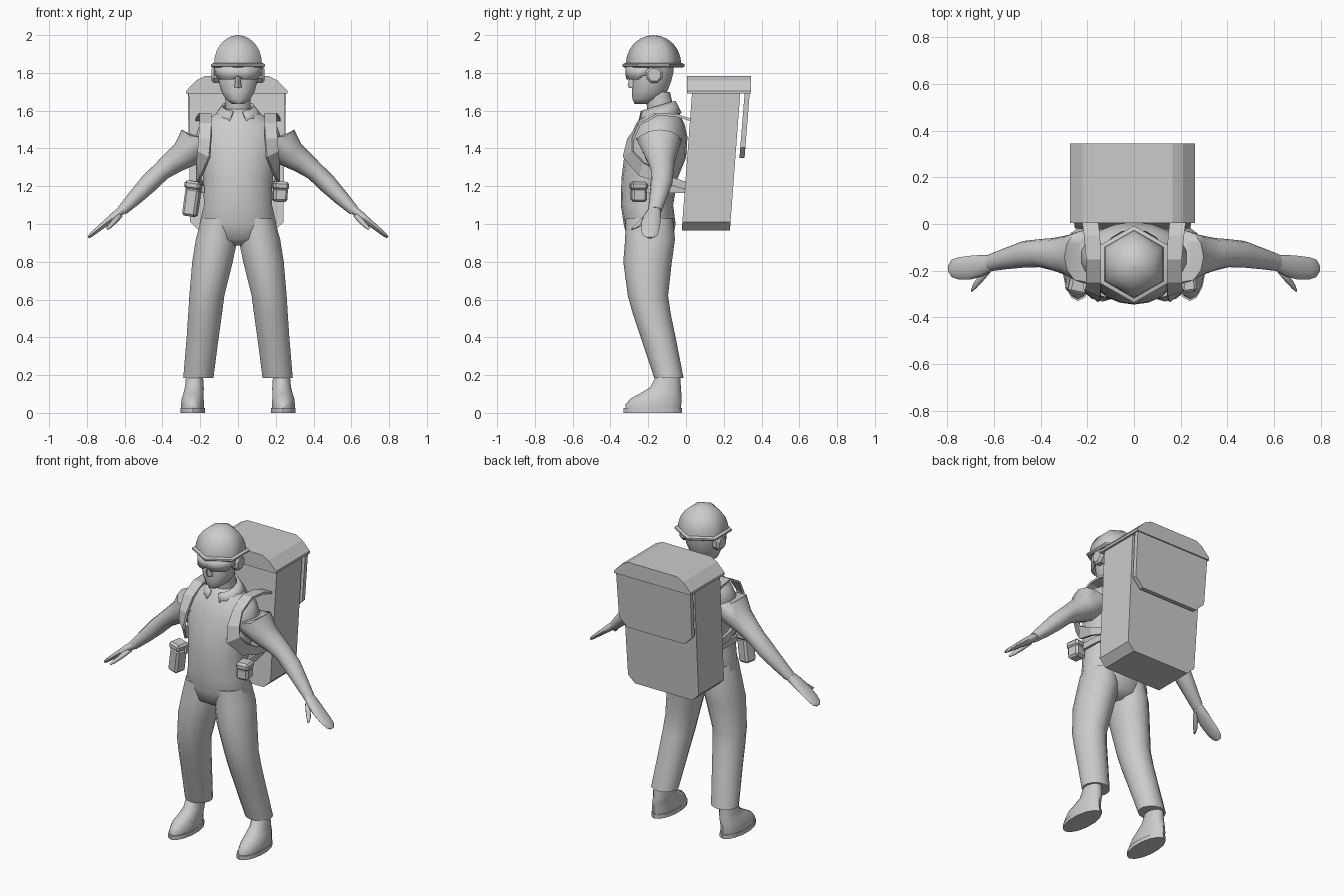
import bpy, bmesh
from math import sin, cos, pi, radians
from mathutils import Vector

if "Cube" in bpy.data.objects:
    bpy.data.objects.remove(bpy.data.objects["Cube"])


def build(name, verts, faces, smooth=None, mirror=False, thick=0):
    me = bpy.data.meshes.new(name)
    me.from_pydata([tuple(v) for v in verts], [], faces)
    bm = bmesh.new()
    bm.from_mesh(me)
    bmesh.ops.recalc_face_normals(bm, faces=bm.faces)
    bm.to_mesh(me)
    bm.free()
    ob = bpy.data.objects.new(name, me)
    bpy.context.collection.objects.link(ob)
    if smooth:
        bpy.ops.object.select_all(action='DESELECT')
        ob.select_set(True)
        bpy.context.view_layer.objects.active = ob
        bpy.ops.object.shade_smooth_by_angle(angle=radians(smooth))
    if thick:
        s = ob.modifiers.new("thickness", 'SOLIDIFY')
        s.thickness, s.offset = thick, 0
    if mirror:
        ob.modifiers.new("mirror", 'MIRROR')
    return ob


def loft(name, rings, n=14, smooth=50, mirror=False):
    """Rings (x, y, z, ru, rv, tilt); tilt turns the ring about y."""
    verts, faces = [], []
    for x, y, z, ru, rv, a in rings:
        a = radians(a)
        for i in range(n):
            t = pi / 2 + 2 * pi * i / n
            u, v = ru * cos(t), rv * sin(t)
            verts.append((x + u * cos(a), y + v, z + u * sin(a)))
    for k in range(len(rings) - 1):
        for i in range(n):
            j = (i + 1) % n
            faces.append((k*n + i, k*n + j, k*n + n + j, k*n + n + i))
    faces.append(tuple(range(n)))
    faces.append(tuple(range(len(verts) - n, len(verts))))
    return build(name, verts, faces, smooth, mirror)


def span(z, x0, x1, y0, y1):
    """Level ring given by its extents."""
    return ((x0 + x1) / 2, (y0 + y1) / 2, z, (x1 - x0) / 2, (y1 - y0) / 2, 0)


def ribbon(name, pairs, thick, mirror=False, smooth=None):
    verts = [p for pair in pairs for p in pair]
    faces = [(2*i, 2*i + 1, 2*i + 3, 2*i + 2) for i in range(len(pairs) - 1)]
    return build(name, verts, faces, smooth, mirror, thick)


def prism(name, half, y0, y1, shear):
    """Symmetric xz outline pushed along y, leaning back with height."""
    pts = half + [(-x, z) for x, z in reversed(half)]
    n = len(pts)
    verts = [(x - 0.006, y + shear * (z - 1), z) for y in (y0, y1) for x, z in pts]
    faces = [tuple(range(n)), tuple(range(n, 2 * n))]
    faces += [(i, (i + 1) % n, n + (i + 1) % n, n + i) for i in range(n)]
    return build(name, verts, faces)


# overalls: torso and trouser legs
loft("torso", [span(z, -w, w, a, b) for z, w, a, b in (
    (.885, .05, -.25, -.13), (.92, .17, -.31, -.07), (1.0, .207, -.33, -.055),
    (1.1, .183, -.345, -.068), (1.24, .187, -.342, -.045), (1.35, .208, -.328, 0),
    (1.46, .23, -.295, .008), (1.53, .205, -.265, -.008),
    (1.575, .135, -.235, -.03), (1.61, .08, -.21, -.06))], 18, 60)
loft("trouser_leg", [span(*r) for r in (
    (1.03, .005, .195, -.32, -.07), (.92, .0, .226, -.322, -.058),
    (.8, .025, .245, -.332, -.075), (.62, .07, .26, -.308, -.095),
    (.52, .083, .266, -.28, -.08), (.4, .1, .274, -.24, -.055),
    (.185, .128, .292, -.168, -.013))], mirror=True)

# sleeves, hands, thumbs
loft("arm", [
    (.15, -.145, 1.45, .1, .12, 10), (.215, -.14, 1.435, .105, .115, 38),
    (.28, -.135, 1.368, .078, .088, 45), (.345, -.13, 1.325, .062, .07, 48),
    (.405, -.125, 1.28, .051, .06, 50), (.475, -.13, 1.212, .05, .057, 48),
    (.55, -.148, 1.135, .04, .046, 46), (.615, -.165, 1.07, .028, .037, 45)],
    12, 60, True)
loft("hand", [
    (.6, -.165, 1.085, .024, .032, 47), (.65, -.178, 1.045, .023, .046, 48),
    (.7, -.187, 1.005, .018, .051, 50), (.75, -.19, .965, .014, .048, 50),
    (.78, -.19, .94, .011, .038, 50), (.793, -.19, .928, .006, .018, 50)],
    10, 60, True)
loft("thumb", [
    (.622, -.192, 1.05, .016, .02, 45), (.655, -.232, 1.012, .014, .02, 45),
    (.682, -.265, .985, .011, .016, 45), (.694, -.284, .973, .006, .007, 45)],
    8, 60, True)

# boots and soles
loft("boot", [span(*r) for r in (
    (.015, .18, .302, -.322, -.028), (.045, .178, .303, -.32, -.025),
    (.075, .18, .3, -.295, -.025), (.105, .18, .29, -.24, -.025),
    (.135, .18, .282, -.19, -.027), (.21, .185, .275, -.15, -.032))], mirror=True)
loft("sole", [span(z, .172, .307, -.33, -.022) for z in (0, .025)],
     mirror=True, smooth=40)

# neck, head, nose
loft("neck", [span(1.55, -.07, .07, -.2, -.05), span(1.7, -.066, .066, -.215, -.085)])
loft("head", [span(z, -w, w, a, b) for z, w, a, b in (
    (1.635, .032, -.272, -.19), (1.66, .066, -.284, -.13), (1.7, .09, -.286, -.1),
    (1.75, .104, -.285, -.08), (1.81, .11, -.28, -.065), (1.86, .108, -.28, -.065))],
    14, 60)
loft("nose", [(0, -.28, 1.72, .022, .022, 0), (0, -.283, 1.735, .021, .026, 0),
              (0, -.275, 1.8, .01, .02, 0)], 6, 60)

# six-sided helmet with a brim
loft("helmet_brim", [(0, -.172, z, r, r, 0) for z, r in (
    (1.828, .155), (1.836, .165), (1.846, .165), (1.852, .15))], 6, 40)
loft("helmet_dome", [(0, -.172, z, r, r, 0) for z, r in (
    (1.84, .147), (1.88, .143), (1.92, .129), (1.955, .104),
    (1.98, .072), (1.995, .036), (2.0, .004))], 6, 80)

# goggles and ear cups
goggles = []
for i in range(-6, 7):
    t = radians(i * 13)
    x, y = .12 * sin(t), -.172 - .138 * cos(t)
    low = 1.785 if i == 0 else 1.765 if abs(i) < 5 else 1.785
    goggles.append(((x, y, low), (x, y, 1.835)))
ribbon("goggles", goggles, .018, smooth=40)
cup_verts, cup_faces = [], []
for x, r in ((.1, .047), (.128, .047), (.14, .035)):
    for i in range(8):
        t = pi / 8 + i * pi / 4
        cup_verts.append((x, -.168 + r * cos(t), 1.79 + r * sin(t)))
for k in (0, 8):
    for i in range(8):
        j = (i + 1) % 8
        cup_faces.append((k + i, k + j, k + 8 + j, k + 8 + i))
build("ear_cup", cup_verts, cup_faces + [tuple(range(8)), tuple(range(16, 24))],
      mirror=True)

# open collar, with its points dropping towards the front
collar = []
for i in range(-7, 8):
    t = radians(i * 23)
    f = (1 - cos(t)) / 2
    top = (.08 * sin(t), -.145 + .085 * cos(t) - .01 * f, 1.65 - .055 * f)
    low = (.13 * sin(t), -.14 + .112 * cos(t), 1.585 - .045 * f)
    collar.append((top, low))
ribbon("collar", collar, .012, smooth=40)

# harness: shoulder straps and hip belt
strap = []
for p, w in (((.19, .03, 1.55), (.035, 0, 0)), ((.18, -.05, 1.575), (.034, 0, 0)),
             ((.172, -.15, 1.58), (.033, 0, 0)), ((.172, -.245, 1.53), (.032, 0, .0)),
             ((.175, -.293, 1.45), (.032, .012, 0)), ((.18, -.305, 1.37), (.03, .025, .015)),
             ((.205, -.235, 1.29), (.01, .01, .035)), ((.215, -.12, 1.24), (0, 0, .025)),
             ((.19, .01, 1.2), (0, 0, .02))):
    strap.append((Vector(p) - Vector(w), Vector(p) + Vector(w)))
ribbon("shoulder_strap", strap, .014, True)
ribbon("hip_belt", [((x, y, 1.165), (x, y, 1.205)) for x, y in (
    (.17, .02), (.195, -.1), (.2, -.2), (.185, -.26))], .014, True)


# belt pouches, each with a lid
def block(name, centre, size, tilt, turn):
    bpy.ops.mesh.primitive_cube_add(size=1, location=centre)
    ob = bpy.context.object
    ob.name, ob.scale = name, size
    ob.rotation_euler = (0, radians(tilt), radians(turn))
    bpy.ops.object.transform_apply(location=False, rotation=False, scale=True)
    b = ob.modifiers.new("bevel", 'BEVEL')
    b.width, b.segments = .012, 1


block("left_hip_pouch", (.222, -.25, 1.155), (.075, .08, .075), 2, 8)
block("left_hip_pouch_lid", (.224, -.25, 1.202), (.084, .09, .045), 2, 8)
block("right_hip_pouch", (-.245, -.255, 1.115), (.075, .08, .15), 8, -12)
block("right_hip_pouch_lid", (-.236, -.255, 1.205), (.084, .09, .045), 8, -12)

# backpack: leaning body, arched lid, hanging flap
prism("pack_body", [(.2, .965), (.247, 1.01), (.255, 1.7), (.2, 1.74)], -.02, .235, .075)
prism("pack_lid", [(.268, 1.69), (.268, 1.705), (.215, 1.76), (.17, 1.783)], .003, .343, .003)
prism("pack_flap", [(.2, 1.35), (.255, 1.405), (.26, 1.7), (.2, 1.755)], .255, .282, .08)
